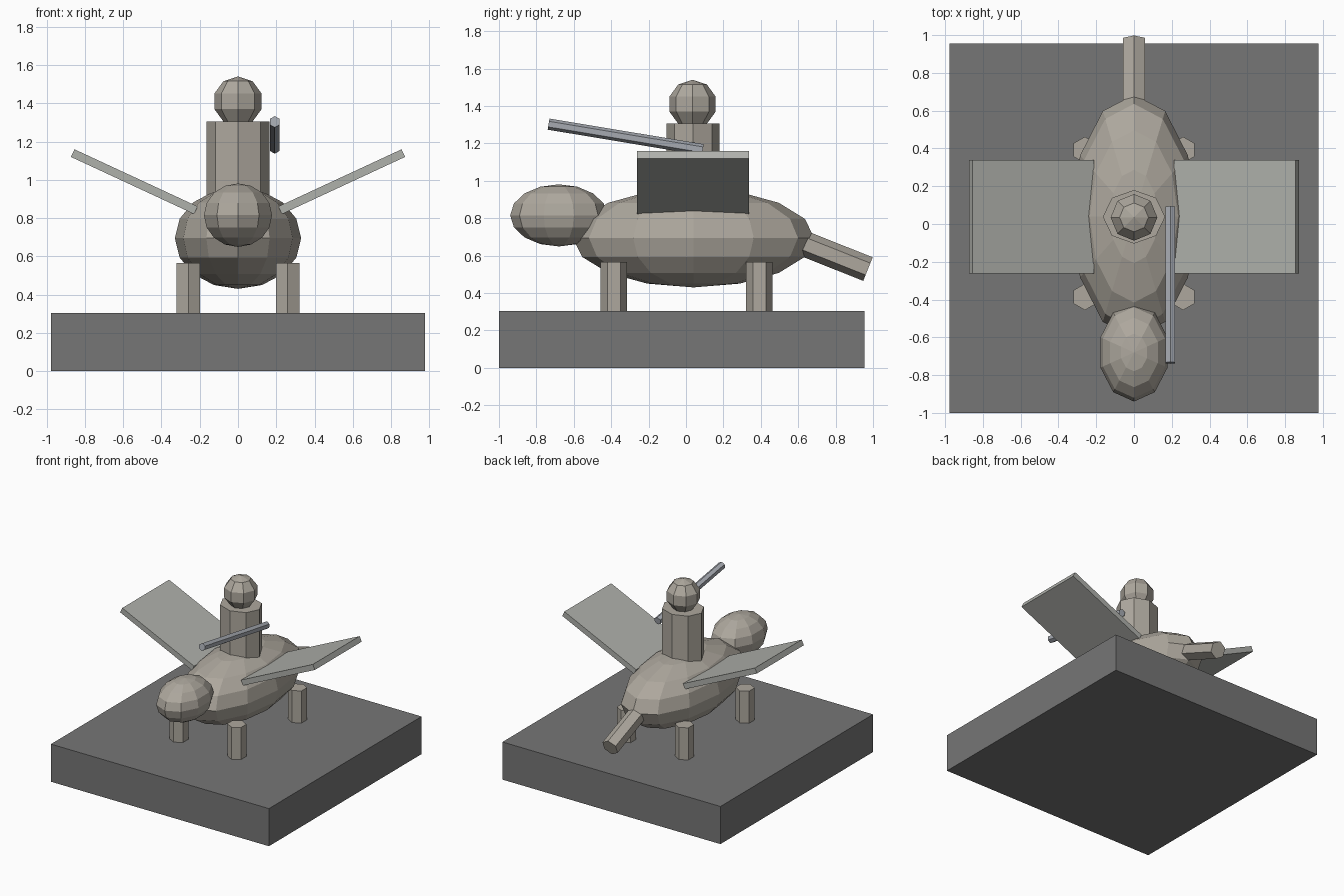
import bpy, math
from mathutils import Vector

if "Cube" in bpy.data.objects:
    bpy.data.objects.remove(bpy.data.objects["Cube"])


def paint(name, rgb):
    m = bpy.data.materials.new(name)
    m.diffuse_color = (*rgb, 1)
    m.use_nodes = True
    m.node_tree.nodes["Principled BSDF"].inputs["Base Color"].default_value = m.diffuse_color
    return m


STONE = paint("stone", (0.42, 0.39, 0.34))
BASE = paint("base_grey", (0.18, 0.18, 0.18))
WING = paint("wing_grey", (0.43, 0.44, 0.41))
STEEL = paint("steel", (0.38, 0.40, 0.44))


def finish(name, mat, scale=(1, 1, 1)):
    o = bpy.context.object
    o.name = name
    o.scale = scale
    o.data.materials.append(mat)
    return o


def box(name, mat, center, size, rot=(0, 0, 0)):
    bpy.ops.mesh.primitive_cube_add(size=1, location=center, rotation=rot)
    return finish(name, mat, size)


def ball(name, mat, center, radii, segs, rings):
    bpy.ops.mesh.primitive_uv_sphere_add(segments=segs, ring_count=rings, radius=1, location=center)
    return finish(name, mat, radii)


def post(name, mat, x, y, z0, z1, rx, ry, sides):
    bpy.ops.mesh.primitive_cylinder_add(vertices=sides, radius=1, depth=1, location=(x, y, (z0 + z1) / 2))
    return finish(name, mat, (rx, ry, z1 - z0))


def rod(name, mat, a, b, r, sides=6):
    # cylinder from a to b with one edge facing up
    a, b = Vector(a), Vector(b)
    d = b - a
    bpy.ops.mesh.primitive_cylinder_add(vertices=sides, radius=r, depth=d.length, location=(a + b) / 2,
                                        rotation=d.to_track_quat('Z', 'Y').to_euler())
    return finish(name, mat)


# plinth
box("base", BASE, (0, -0.0225, 0.1525), (1.955, 1.955, 0.305))

# animal
ball("body", STONE, (0, 0.04, 0.695), (0.33, 0.645, 0.265), 12, 8)
ball("animal_head", STONE, (0, -0.68, 0.815), (0.187, 0.26, 0.166), 10, 8)
rod("tail", STONE, (0, 0.52, 0.708), (0, 0.973, 0.528), 0.068)

# legs and wings on both sides
for side, s in (("left", -1), ("right", 1)):
    for end, y in (("front", -0.386), ("rear", 0.392)):
        post(f"{end}_leg_{side}", STONE, s * 0.26, y, 0.30, 0.565, 0.07, 0.07, 6)
    box(f"wing_{side}", WING, (s * 0.542, 0.038, 0.99), (0.71, 0.6, 0.044),
        (0, -s * math.radians(24.9), 0))

# rider with lance
post("rider_torso", STONE, 0, 0.038, 0.82, 1.305, 0.165, 0.142, 8)
ball("rider_head", STONE, (0, 0.035, 1.41), (0.13, 0.13, 0.13), 8, 5)
rod("lance", STEEL, (0.192, 0.09, 1.166), (0.192, -0.735, 1.303), 0.03)
